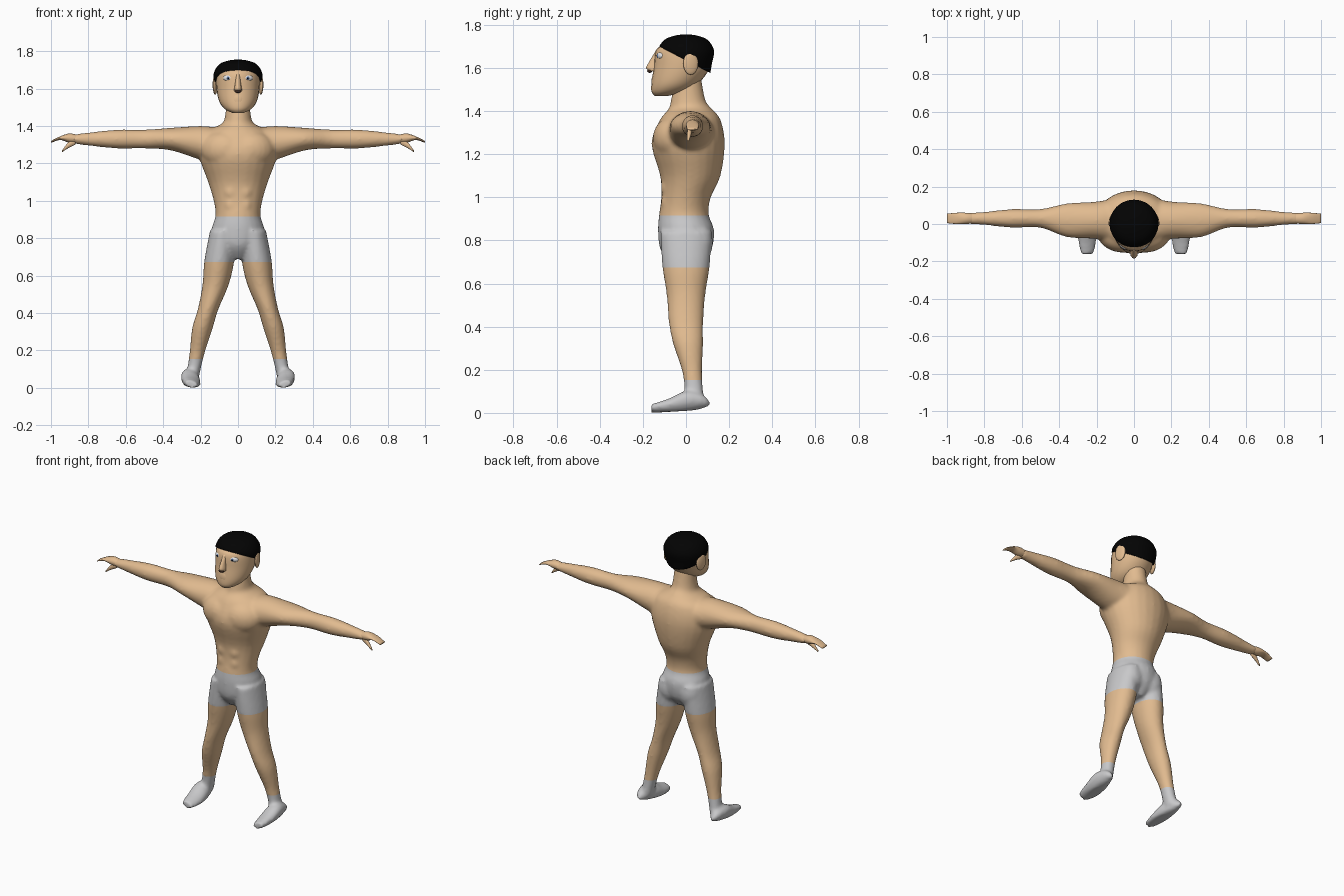
import bpy, bmesh, math
from mathutils import Matrix, Vector

cube = bpy.data.objects.get("Cube")
if cube:
    bpy.data.objects.remove(cube, do_unlink=True)


def material(name, colour):
    mat = bpy.data.materials.new(name)
    mat.use_nodes = True
    rgba = (*colour, 1)
    mat.diffuse_color = rgba
    mat.node_tree.nodes["Principled BSDF"].inputs["Base Color"].default_value = rgba
    return mat


SKIN = material("skin", (.76, .5, .28))
GREY = material("grey cloth", (.58, .58, .59))
BLACK = material("black hair", (.001, .001, .001))
WHITE = material("eye white", (.8, .8, .8))
BLUE = material("iris blue", (.15, .25, .5))
DARK = material("nostril brown", (.06, .03, .02))

# Where each axis puts (distance along, first offset, second offset)
PLACE = {
    "x": lambda t, a, b: Vector((t, a, b)),
    "y": lambda t, a, b: Vector((a, t, b)),
    "z": lambda t, a, b: Vector((a, b, t)),
}


def rounded(rings, steps=4):
    """Fill in rings along a smooth curve through the given ones."""
    points = [Vector(r) for r in rings]
    points = [points[0], *points, points[-1]]
    result = []
    for before, start, end, after in zip(points, points[1:], points[2:], points[3:]):
        lead, trail = (end - before) / 2, (after - start) / 2
        for k in range(steps):
            u = k / steps
            ease = u * u * (3 - 2 * u)
            result.append(start.lerp(end, ease) + lead * u * (1 - u) ** 2
                          - trail * u * u * (1 - u))
    return result + [points[-1]]


def loft(bm, axis, rings, side=1, sides=24):
    """Closed skin over elliptical rings: (along, centre a, centre b, radius a, radius b)."""
    loops = []
    for t, a, b, ra, rb in rounded(rings):
        loop = []
        for i in range(sides):
            ang = math.tau * i / sides
            co = PLACE[axis](t, a + ra * math.cos(ang), b + rb * math.sin(ang))
            co.x *= side
            loop.append(bm.verts.new(co))
        loops.append(loop)
    for low, high in zip(loops, loops[1:]):
        for i in range(sides):
            j = (i + 1) % sides
            bm.faces.new((low[i], low[j], high[j], high[i]))
    bm.faces.new(loops[0])
    bm.faces.new(loops[-1])
    return [v for loop in loops for v in loop]


def blob(bm, centre, radii, turn=0):
    """Ellipsoid, optionally turned about z."""
    mat = Matrix.Translation(centre) @ Matrix.Rotation(turn, 4, "Z") @ Matrix.Diagonal((*radii, 1))
    bmesh.ops.create_uvsphere(bm, u_segments=20, v_segments=12, radius=1, matrix=mat)


def finish(bm, name, mat):
    bmesh.ops.recalc_face_normals(bm, faces=bm.faces)
    for f in bm.faces:
        f.smooth = True
    mesh = bpy.data.meshes.new(name)
    bm.to_mesh(mesh)
    bm.free()
    mesh.materials.append(mat)
    obj = bpy.data.objects.new(name, mesh)
    bpy.context.collection.objects.link(obj)
    return obj


def blob_part(name, mat, centre, radii, turn=0):
    bm = bmesh.new()
    blob(bm, centre, radii, turn)
    return finish(bm, name, mat)


# Torso and neck
body = bmesh.new()
loft(body, "z", [
    (.69, 0, 0, .04, .07), (.76, 0, 0, .12, .12), (.85, 0, 0, .14, .13),
    (.92, 0, -.01, .12, .115), (1, 0, 0, .13, .115), (1.1, 0, .02, .16, .14),
    (1.25, 0, .01, .21, .17), (1.36, 0, .02, .18, .14), (1.41, 0, .02, .09, .1),
    (1.45, 0, .01, .07, .08), (1.56, 0, .01, .06, .06)])

ARM = [(.1, .02, 1.3, .12, .09), (.2, .02, 1.31, .1, .09), (.36, .02, 1.33, .09, .06),
       (.5, .03, 1.33, .05, .05), (.65, .03, 1.33, .05, .05), (.8, .03, 1.33, .035, .035),
       (.88, .03, 1.33, .03, .025)]
LEG = [(.84, .08, 0, .07, .12), (.68, .1, 0, .08, .11), (.55, .12, 0, .07, .09),
       (.42, .16, 0, .055, .08), (.32, .19, .01, .055, .07), (.18, .22, .03, .04, .045),
       (.05, .245, .04, .035, .045)]
FOOT = [(.11, .26, .04, .01, .01), (.08, .26, .05, .03, .03), (0, .255, .05, .05, .05),
        (-.08, .25, .03, .05, .035), (-.16, .25, .02, .035, .02)]

# Limbs, feet and muscles, the same on both sides
for s in (1, -1):
    loft(body, "x", ARM, s)
    loft(body, "z", LEG, s)
    for v in loft(body, "y", FOOT, s):
        # soles lean inward and rest flat
        v.co.z = max(v.co.z + .2 * (abs(v.co.x) - .25), .06 * (v.co.y + .16))
    blob(body, (s * .085, -.07, 1.275), (.115, .08, .095), s * .3)
    for row in range(3):
        blob(body, (s * .036, -.09, .975 + .07 * row), (.036, .027, .037))
    blob(body, (s * .07, .07, .79), (.07, .055, .085))

# Blend everything into one skin
skin = finish(body, "body", SKIN)
remesh = skin.modifiers.new("blend", "REMESH")
remesh.mode = "VOXEL"
remesh.voxel_size = .01
soft = skin.modifiers.new("soften", "SMOOTH")
soft.iterations = 8
graph = bpy.context.evaluated_depsgraph_get()
blended = bpy.data.meshes.new_from_object(skin.evaluated_get(graph))
skin.modifiers.clear()
skin.data = blended
blended.materials.clear()
blended.materials.append(SKIN)
blended.materials.append(GREY)

# Shorts and socks: cut the skin at the hems, colour by height
WAIST, HEM, SOCK = .916, .674, .153
bm = bmesh.new()
bm.from_mesh(blended)
for height in (WAIST, HEM, SOCK):
    bmesh.ops.bisect_plane(bm, geom=bm.verts[:] + bm.edges[:] + bm.faces[:],
                           plane_co=(0, 0, height), plane_no=(0, 0, 1))
for f in bm.faces:
    z = f.calc_center_median().z
    f.material_index = int(z < SOCK or HEM < z < WAIST)
    f.smooth = True
bm.to_mesh(blended)
bm.free()

# Hands: flat closed fingers and a thumb hanging below
HAND = [(.85, .03, 1.33, .025, .02), (.9, .03, 1.335, .03, .025),
        (.95, .03, 1.335, .03, .01), (1, .03, 1.315, .025, .005)]
THUMB = [(.87, .02, 1.32, .01, .02), (.91, .015, 1.295, .01, .015), (.94, .01, 1.265, .005, .005)]
for s, label in ((1, "left"), (-1, "right")):
    bm = bmesh.new()
    loft(bm, "x", HAND, s)
    loft(bm, "x", THUMB, s)
    finish(bm, label + "_hand", SKIN)

# Head
bm = bmesh.new()
loft(bm, "z", [
    (1.47, 0, -.115, .03, .03), (1.49, 0, -.08, .07, .08), (1.53, 0, -.05, .1, .11),
    (1.6, 0, -.02, .115, .13), (1.68, 0, -.01, .115, .13), (1.71, 0, 0, .1, .1),
    (1.735, 0, 0, .04, .04)])
finish(bm, "head", SKIN)
blob_part("chin_and_lips", SKIN, (0, -.13, 1.535), (.045, .03, .055))

bm = bmesh.new()
loft(bm, "z", [(1.585, 0, -.15, .02, .02), (1.6, 0, -.15, .02, .035),
               (1.63, 0, -.145, .015, .025), (1.68, 0, -.13, .01, .01)])
finish(bm, "nose", SKIN)
blob_part("nostrils", DARK, (0, -.168, 1.586), (.018, .012, .009))

# Hair cap, trimmed along a line from forehead down to nape
bm = bmesh.new()
loft(bm, "z", [
    (1.56, 0, .04, .08, .07), (1.62, 0, .01, .12, .11), (1.68, 0, 0, .13, .13),
    (1.73, 0, 0, .1, .1), (1.75, 0, 0, .05, .05), (1.755, 0, 0, .01, .01)])
bmesh.ops.bisect_plane(bm, geom=bm.verts[:] + bm.edges[:] + bm.faces[:],
                       plane_co=(0, -.125, 1.7), plane_no=(0, .52, 1), clear_inner=True)
bmesh.ops.holes_fill(bm, edges=[e for e in bm.edges if e.is_boundary], sides=0)
finish(bm, "hair", BLACK)

# Eyes and ears
for s, label in ((1, "left"), (-1, "right")):
    x = s * .052
    blob_part(label + "_eye", WHITE, (x, -.12, 1.656), (.029, .013, .017), s * .38)
    blob_part(label + "_iris", BLUE, (x, -.13, 1.656), (.01, .005, .01), s * .3)
    blob_part(label + "_pupil", BLACK, (x, -.133, 1.656), (.005, .004, .005), s * .3)
    blob_part(label + "_ear", SKIN, (s * .122, .022, 1.62), (.011, .036, .052), s * .25)
